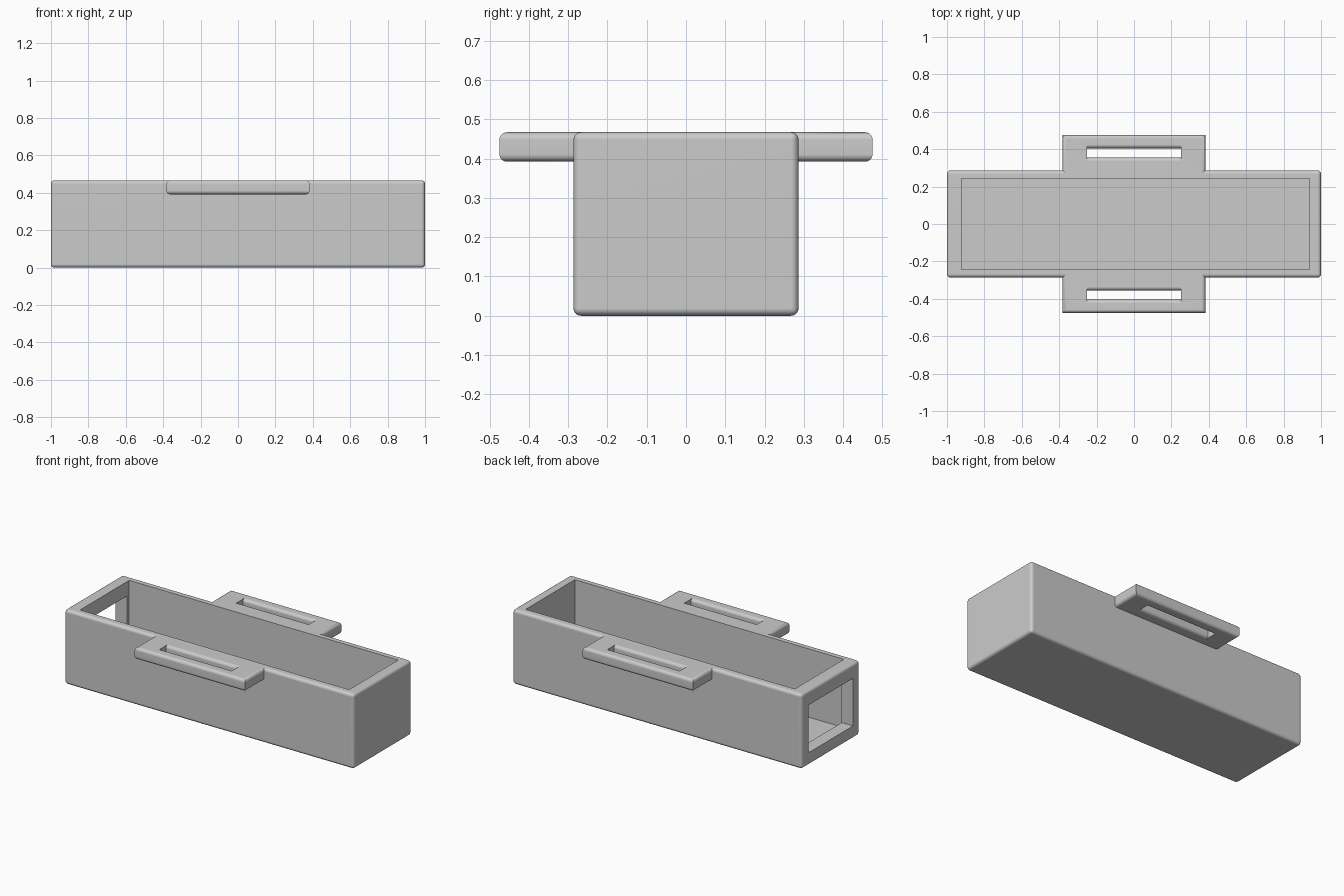
import bpy
import bmesh
from math import sin, cos, pi
from mathutils import Vector

if "Cube" in bpy.data.objects:
    bpy.data.objects.remove(bpy.data.objects["Cube"], do_unlink=True)

LENGTH, WIDTH, HEIGHT = 2.0, 0.573, 0.467
ROUND = 0.019
STEPS = 4

grey = bpy.data.materials.new("plain grey")
grey.use_nodes = True
grey.diffuse_color = (0.6, 0.6, 0.6, 1)
grey.node_tree.nodes["Principled BSDF"].inputs["Base Color"].default_value = (0.6, 0.6, 0.6, 1)


def add_object(name, bm):
    mesh = bpy.data.meshes.new(name)
    bm.to_mesh(mesh)
    bm.free()
    mesh.materials.append(grey)
    obj = bpy.data.objects.new(name, mesh)
    bpy.context.collection.objects.link(obj)
    return obj


def block(name, low, high, rounded=None):
    """Box between two corners; edges picked by the rule are rounded."""
    low, high = Vector(low), Vector(high)
    bm = bmesh.new()
    bmesh.ops.create_cube(bm, size=1)
    bmesh.ops.scale(bm, vec=high - low, verts=bm.verts)
    bmesh.ops.translate(bm, vec=(low + high) / 2, verts=bm.verts)
    if rounded:
        edges = [e for e in bm.edges if rounded(*e.verts)]
        bmesh.ops.bevel(bm, geom=edges, offset=ROUND, segments=STEPS,
                        profile=0.5, affect='EDGES')
    return add_object(name, bm)


def slot_cutter(y, half_length, half_width, bottom, top):
    """Long slot whose lips flare out in quarter rounds above and below."""
    lip = [(half_width + ROUND * (1 - cos(a)), top - ROUND * (1 - sin(a)))
           for a in (i * pi / 2 / STEPS for i in range(STEPS + 1))]
    lip.append((half_width + ROUND, top + 0.1))
    right = [(dy, bottom + top - z) for dy, z in reversed(lip)] + lip
    outline = right + [(-dy, z) for dy, z in reversed(right)]
    bm = bmesh.new()
    face = bm.faces.new([bm.verts.new((-half_length, y + dy, z)) for dy, z in outline])
    extruded = bmesh.ops.extrude_face_region(bm, geom=[face])["geom"]
    bmesh.ops.translate(bm, vec=(2 * half_length, 0, 0),
                        verts=[v for v in extruded if isinstance(v, bmesh.types.BMVert)])
    bmesh.ops.recalc_face_normals(bm, faces=bm.faces)
    return add_object("cutter", bm)


def activate(obj):
    bpy.ops.object.select_all(action='DESELECT')
    obj.select_set(True)
    bpy.context.view_layer.objects.active = obj


def cut(obj, cutter):
    mod = obj.modifiers.new("cut", 'BOOLEAN')
    mod.operation, mod.solver, mod.object = 'DIFFERENCE', 'EXACT', cutter
    activate(obj)
    bpy.ops.object.modifier_apply(modifier=mod.name)
    bpy.data.objects.remove(cutter, do_unlink=True)


def smooth(obj):
    """Smooth the rounded edges while the large faces stay flat."""
    activate(obj)
    bpy.ops.object.shade_smooth_by_angle(angle=0.6)
    normals = obj.modifiers.new("flat faces", 'WEIGHTED_NORMAL')
    normals.keep_sharp = True


# Open tray: rounded shell, hollow inside, window in one end
tray = block("tray", (-LENGTH / 2, -WIDTH / 2, 0), (LENGTH / 2, WIDTH / 2, HEIGHT),
             lambda a, b: True)
cut(tray, block("cutter", (-0.922, -0.242, 0.04), (0.938, 0.242, 1)))
cut(tray, block("cutter", (-1.1, -0.22, 0.08), (-0.9, 0.22, 0.377)))
smooth(tray)

# Slotted side handles, flush with the rim
inner, outer, underside = WIDTH / 2 - ROUND, 0.475, 0.392
for name, side in (("front_handle", -1), ("back_handle", 1)):
    def free_edge(a, b):
        upright = abs(a.co.z - b.co.z) > 0.01
        buried = max(abs(a.co.y), abs(b.co.y)) < inner + 0.01
        return not upright and not buried

    near, far = sorted((side * inner, side * outer))
    handle = block(name, (-0.382, near, underside), (0.382, far, HEIGHT), free_edge)
    cut(handle, slot_cutter(side * 0.38, 0.25, 0.025, underside, HEIGHT))
    smooth(handle)
